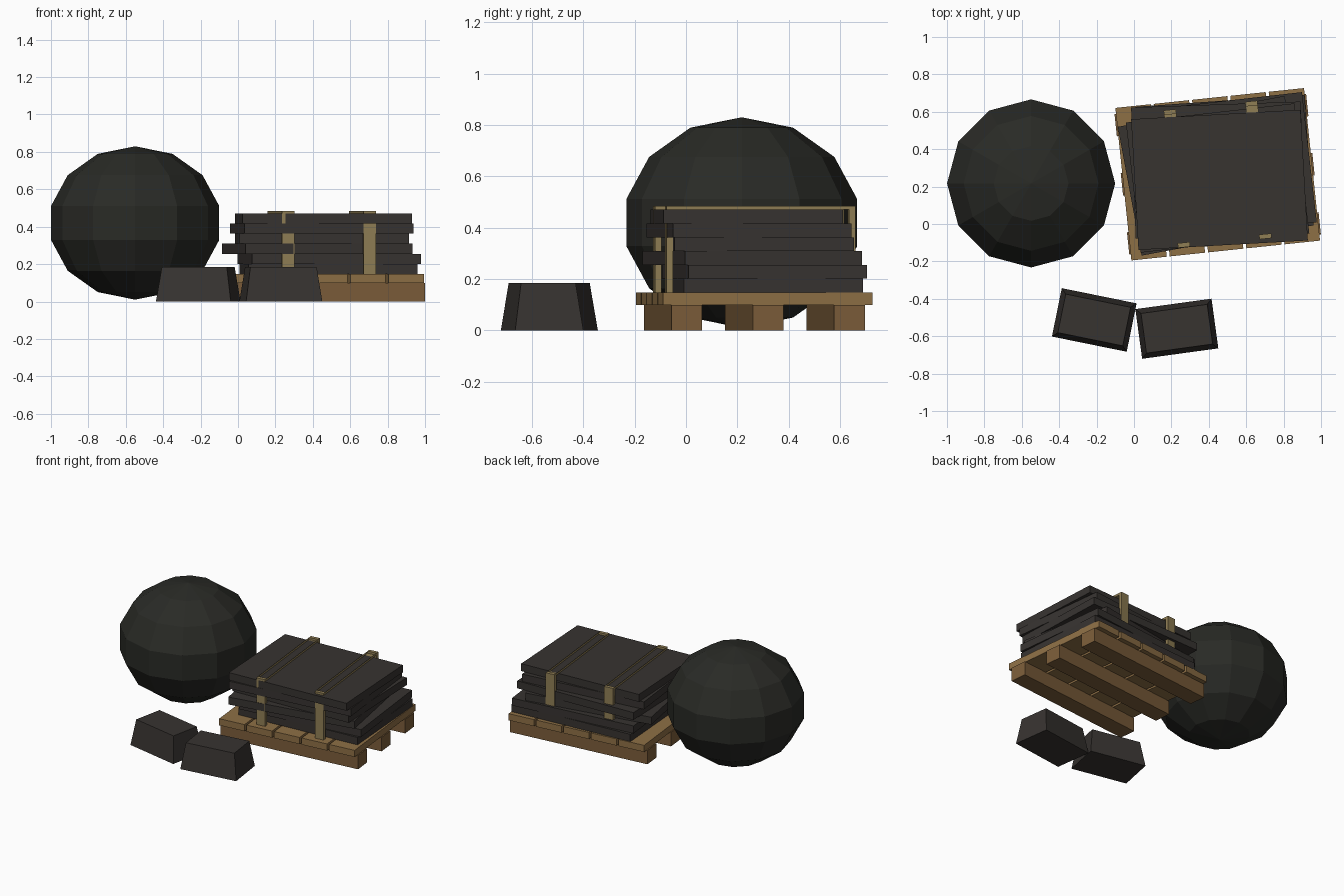
import bpy, bmesh
from math import radians, sin, cos
from mathutils import Matrix

if "Cube" in bpy.data.objects:
    bpy.data.objects.remove(bpy.data.objects["Cube"])


def material(name, rgb):
    m = bpy.data.materials.new(name)
    m.diffuse_color = (*rgb, 1)
    m.use_nodes = True
    m.node_tree.nodes["Principled BSDF"].inputs["Base Color"].default_value = m.diffuse_color
    return m


RUBBER = material("dark_rubber", (0.022, 0.023, 0.019))
SHEET = material("dark_sheet", (0.038, 0.033, 0.030))
DECK = material("deck_wood", (0.27, 0.16, 0.06))
BEARER = material("bearer_wood", (0.20, 0.11, 0.042))
STRAP = material("strap", (0.28, 0.21, 0.09))


def finish(name, bm, mat):
    mesh = bpy.data.meshes.new(name)
    bm.to_mesh(mesh)
    bm.free()
    mesh.materials.append(mat)
    ob = bpy.data.objects.new(name, mesh)
    bpy.context.collection.objects.link(ob)
    return ob


def box(name, size, centre, z0, yaw, mat, inset=0, open_top=False):
    """Box standing on z0; inset narrows its top, open_top drops the lid."""
    sx, sy, sz = size
    bm = bmesh.new()
    bmesh.ops.create_cube(bm, size=1)
    for v in bm.verts:
        top = v.co.z > 0
        k = 2 * inset if top else 0
        v.co = (v.co.x * (sx - k), v.co.y * (sy - k), sz if top else 0)
    if open_top:
        lids = [f for f in bm.faces if all(v.co.z > sz / 2 for v in f.verts)]
        bmesh.ops.delete(bm, geom=lids, context='FACES_ONLY')
    bm.transform(Matrix.Translation((*centre, z0)) @ Matrix.Rotation(radians(yaw), 4, 'Z'))
    return finish(name, bm, mat)


PX, PY, PYAW = 0.4475, 0.266, 6


def on_pallet(x, y):
    c, s = cos(radians(PYAW)), sin(radians(PYAW))
    return PX + x * c - y * s, PY + x * s + y * c


# Faceted ball
bm = bmesh.new()
bmesh.ops.create_uvsphere(bm, u_segments=12, v_segments=7, radius=1)
bm.transform(Matrix.Translation((-0.55, 0.217, 0.42)) @ Matrix.Diagonal((0.461, 0.461, 0.41, 1)))
finish("ball", bm, RUBBER)

# Pallet: three bearers under five deck boards
for i in range(3):
    box(f"pallet_bearer_{i}", (1.03, 0.12, 0.10), on_pallet(0, (i - 1) * 0.318), 0, PYAW, BEARER)
for i in range(5):
    box(f"pallet_board_{i}", (0.19, 0.82, 0.048), on_pallet((i - 2) * 0.206, 0), 0.10, PYAW, DECK)

# Loosely stacked sheets: centre x, centre y, yaw
T = 0.0537
stack = [(0.484, 0.309, 4), (0.487, 0.306, 6.5), (0.423, 0.258, 10.5),
         (0.450, 0.289, 2), (0.447, 0.246, 6.5), (0.457, 0.236, 3.2)]
for i, (x, y, yaw) in enumerate(stack):
    box(f"sheet_{i}", (0.907, 0.70, T), (x, y), 0.148 + i * T, yaw, SHEET)

# Two straps: front and back uprights, open strip over the top
for i, x in enumerate((-0.219, 0.219)):
    for side, y in (("front", -0.357), ("back", 0.357)):
        box(f"strap_{i}_{side}", (0.066, 0.025, 0.337), on_pallet(x, y), 0.148, PYAW, STRAP)
    box(f"strap_{i}_top", (0.066, 0.69, 0.015), on_pallet(x, 0), 0.470, PYAW, STRAP, open_top=True)

# Two tapered blocks in front
box("block_left", (0.408, 0.264, 0.185), (-0.2125, -0.513), 0, -11.5, SHEET, inset=0.027)
box("block_right", (0.411, 0.268, 0.185), (0.229, -0.56), 0, 7.8, SHEET, inset=0.027)
